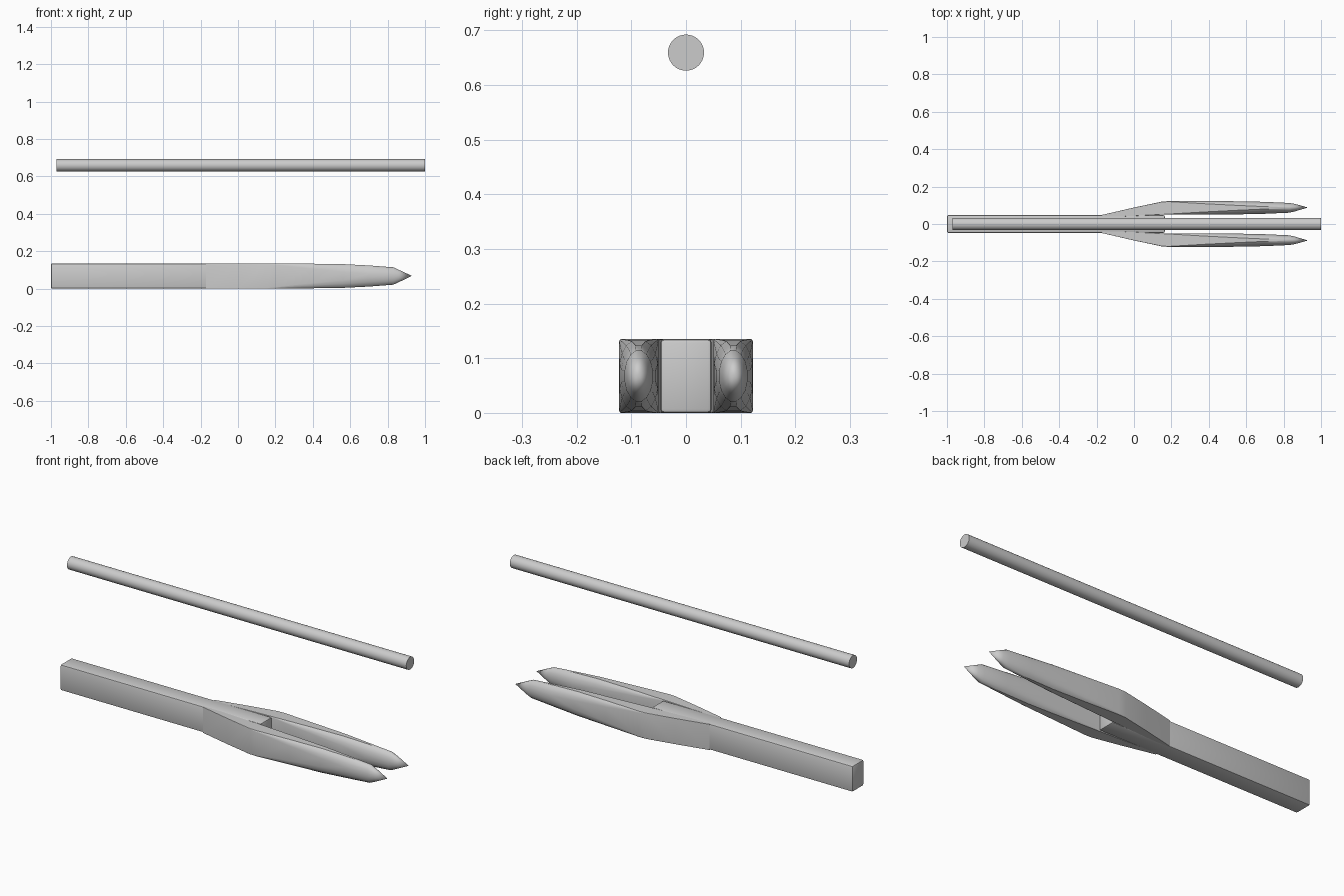
import bpy, bmesh, math

if "Cube" in bpy.data.objects:
    bpy.data.objects.remove(bpy.data.objects["Cube"])


def finish(name, bm, angle=35):
    bmesh.ops.recalc_face_normals(bm, faces=bm.faces[:])
    mesh = bpy.data.meshes.new(name)
    bm.to_mesh(mesh)
    bm.free()
    obj = bpy.data.objects.new(name, mesh)
    bpy.context.collection.objects.link(obj)
    bpy.ops.object.select_all(action='DESELECT')
    obj.select_set(True)
    bpy.context.view_layer.objects.active = obj
    bpy.ops.object.shade_smooth_by_angle(angle=math.radians(angle))
    return obj


# Floating round rod
bpy.ops.mesh.primitive_cylinder_add(vertices=32, radius=0.033, depth=1.97,
                                    location=(0.015, 0, 0.659),
                                    rotation=(0, math.pi / 2, 0))
rod = bpy.context.object
rod.name = "round_rod"
bpy.ops.object.shade_smooth_by_angle(angle=math.radians(35))

# Rectangular handle bar with softened edges
bm = bmesh.new()
bmesh.ops.create_cube(bm, size=1)
for v in bm.verts:
    v.co.x = -1.0 if v.co.x < 0 else 0.165
    v.co.y *= 0.094
    v.co.z = 0.0 if v.co.z < 0 else 0.135
bmesh.ops.bevel(bm, geom=bm.edges[:], offset=0.007, segments=2,
                profile=0.5, affect='EDGES')
finish("handle_bar", bm)

# Prong stations: x, inner y, outer y, bottom z, top z, corner rounding (0-1)
STATIONS = [
    (-0.17, 0.036, 0.049, 0.0, 0.135, 0.02),
    (0.00, 0.043, 0.088, 0.0, 0.135, 0.03),
    (0.15, 0.050, 0.120, 0.0, 0.135, 0.06),
    (0.19, 0.050, 0.123, 0.0, 0.135, 0.12),
    (0.38, 0.050, 0.123, 0.001, 0.134, 0.50),
    (0.56, 0.051, 0.122, 0.003, 0.132, 0.80),
    (0.70, 0.054, 0.119, 0.010, 0.125, 1.0),
    (0.83, 0.060, 0.113, 0.020, 0.115, 1.0),
    (0.86, 0.067, 0.108, 0.034, 0.101, 1.0),
]
TIP = (0.93, 0.088, 0.068)


def section(bm, x, y0, y1, z0, z1, r, side):
    """Rounded rectangle, elliptical when r is 1."""
    ry, rz = r * (y1 - y0) / 2, r * (z1 - z0) / 2
    corners = [(y1 - ry, z1 - rz), (y0 + ry, z1 - rz),
               (y0 + ry, z0 + rz), (y1 - ry, z0 + rz)]
    ring = []
    for k, (cy, cz) in enumerate(corners):
        for i in range(4):
            a = math.pi / 2 * (k + (i + 0.5) / 4)
            ring.append(bm.verts.new((x, side * (cy + ry * math.cos(a)),
                                      cz + rz * math.sin(a))))
    return ring


# Two mirrored prongs with pointed tips
for side, label in ((1, "back"), (-1, "front")):
    bm = bmesh.new()
    rings = [section(bm, *s, side) for s in STATIONS]
    n = len(rings[0])
    for a, b in zip(rings, rings[1:]):
        for i in range(n):
            j = (i + 1) % n
            bm.faces.new((a[i], a[j], b[j], b[i]))
    tip = bm.verts.new((TIP[0], side * TIP[1], TIP[2]))
    for i in range(n):
        bm.faces.new((rings[-1][i], rings[-1][(i + 1) % n], tip))
    bm.faces.new(rings[0])
    finish(label + "_prong", bm)
